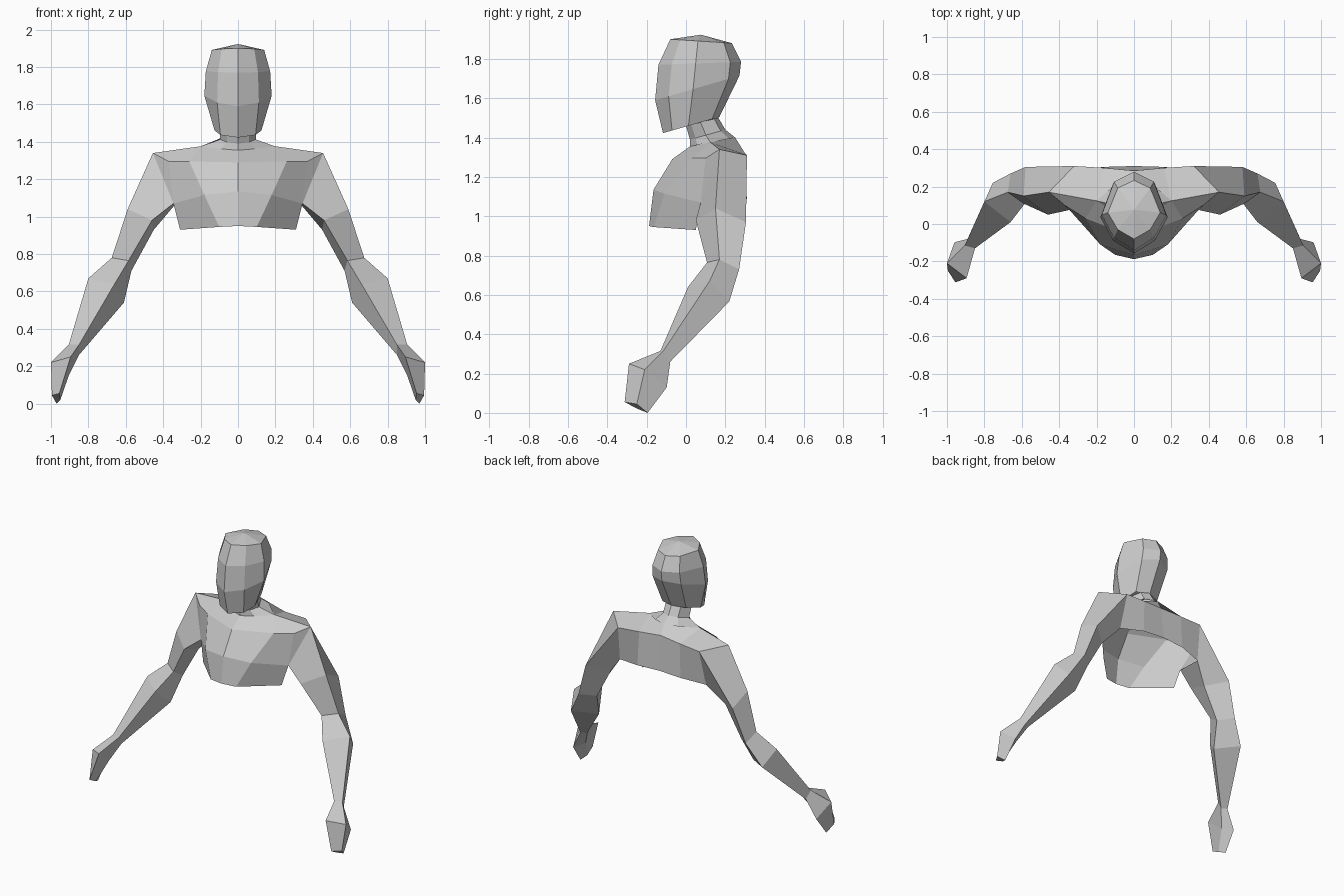
import bpy, bmesh

if "Cube" in bpy.data.objects:
    bpy.data.objects.remove(bpy.data.objects["Cube"])


def build(name, grids, closed=False, mirror=False, cap_end=False, apex=None, extra=()):
    """Skin rows of points into flat faces; optional end caps and mirroring."""
    bm = bmesh.new()
    for rows in grids:
        vs = [[bm.verts.new(p) for p in row] for row in rows]
        n = len(rows[0])
        for a, b in zip(vs, vs[1:]):
            for i in range(n if closed else n - 1):
                j = (i + 1) % n
                bm.faces.new((a[i], a[j], b[j], b[i]))
        if apex:
            top = bm.verts.new(apex)
            for i in range(n):
                bm.faces.new((top, vs[0][i], vs[0][(i + 1) % n]))
        if cap_end:
            bm.faces.new(vs[-1])
    for pts in extra:
        bm.faces.new([bm.verts.new(p) for p in pts])
    bmesh.ops.remove_doubles(bm, verts=bm.verts, dist=0.0005)
    bmesh.ops.recalc_face_normals(bm, faces=bm.faces)
    mesh = bpy.data.meshes.new(name)
    bm.to_mesh(mesh)
    bm.free()
    obj = bpy.data.objects.new(name, mesh)
    bpy.context.collection.objects.link(obj)
    if mirror:
        obj.modifiers.new("Mirror", 'MIRROR').use_clip = True
    return obj


def ring(yf, zf, yb, zb, w, k=0.62):
    """Tilted eight-sided ring from a front point to a back point, half-width w."""
    half = [(0, 0), (k, 0.16), (1, 0.45), (k, 0.87), (0, 1)]
    pts = half + [(-x, t) for x, t in half[3:0:-1]]
    return [(x * w, yf + (yb - yf) * t, zf + (zb - zf) * t) for x, t in pts]


# Head, closing in under the jaw to the top of the neck
neck_top = ring(0.00, 1.46, 0.165, 1.50, 0.095)
build("head", [[
    ring(-0.08, 1.90, 0.233, 1.88, 0.14),
    ring(-0.14, 1.77, 0.28, 1.785, 0.172),
    ring(-0.157, 1.59, 0.272, 1.715, 0.18),
    ring(-0.117, 1.423, 0.17, 1.505, 0.125, 0.75),
    neck_top]], closed=True, apex=(0, 0.076, 1.923))

# Neck, flaring out onto the shoulders
build("neck", [[
    neck_top,
    ring(0.02, 1.39, 0.20, 1.44, 0.095),
    ring(0.02, 1.355, 0.25, 1.40, 0.20, 0.45)]], closed=True)

# Torso: open-bottomed chest shell and upper back
shoulder = (0.455, 0.17, 1.34)
neck_side = (0.20, 0.124, 1.376)
chest_corner = (0.37, 0.10, 1.295)
armpit_front = (0.345, 0.075, 1.07)
armpit_back = (0.34, 0.26, 1.06)
blade = (0.32, 0.31, 1.31)
chest = [
    [(0, 0.02, 1.355), neck_side, shoulder],
    [(0, -0.07, 1.29), (0.26, 0.03, 1.295), chest_corner],
    [(0, -0.165, 1.135), (0.18, -0.11, 1.115), armpit_front],
    [(0, -0.188, 0.95), (0.10, -0.165, 0.945), (0.31, 0.05, 0.93)]]
back = [
    [(0, 0.25, 1.40), neck_side, shoulder],
    [(0, 0.285, 1.33), (0.16, 0.30, 1.32), blade],
    [(0, 0.31, 1.09), (0.17, 0.305, 1.08), armpit_back]]
build("torso", [chest, back], mirror=True)

# Arms: four-sided rings ordered outer, back, inner, front
arm = [
    [shoulder, blade, armpit_back, armpit_front],
    [(0.59, 0.15, 1.04), (0.58, 0.305, 0.97), (0.45, 0.20, 0.93), (0.46, 0.05, 0.98)],
    [(0.675, 0.17, 0.78), (0.66, 0.27, 0.73), (0.57, 0.19, 0.71), (0.585, 0.107, 0.765)],
    [(0.80, 0.12, 0.67), (0.755, 0.22, 0.566), (0.61, 0.11, 0.54), (0.66, 0.01, 0.64)],
    [(0.905, -0.115, 0.315), (0.89, -0.08, 0.26), (0.85, -0.10, 0.26), (0.85, -0.13, 0.315)]]
build("arms", [arm], closed=True, mirror=True,
      extra=[(shoulder, chest_corner, armpit_front)])

# Hands: simple mitten blocks continuing from the wrist
hand = [
    arm[-1],
    [(1.0, -0.21, 0.22), (0.96, -0.098, 0.13), (0.905, -0.16, 0.15), (0.895, -0.29, 0.25)],
    [(0.995, -0.25, 0.045), (0.97, -0.195, 0.0), (0.95, -0.245, 0.02), (0.955, -0.312, 0.055)]]
build("hands", [hand], closed=True, mirror=True, cap_end=True)
